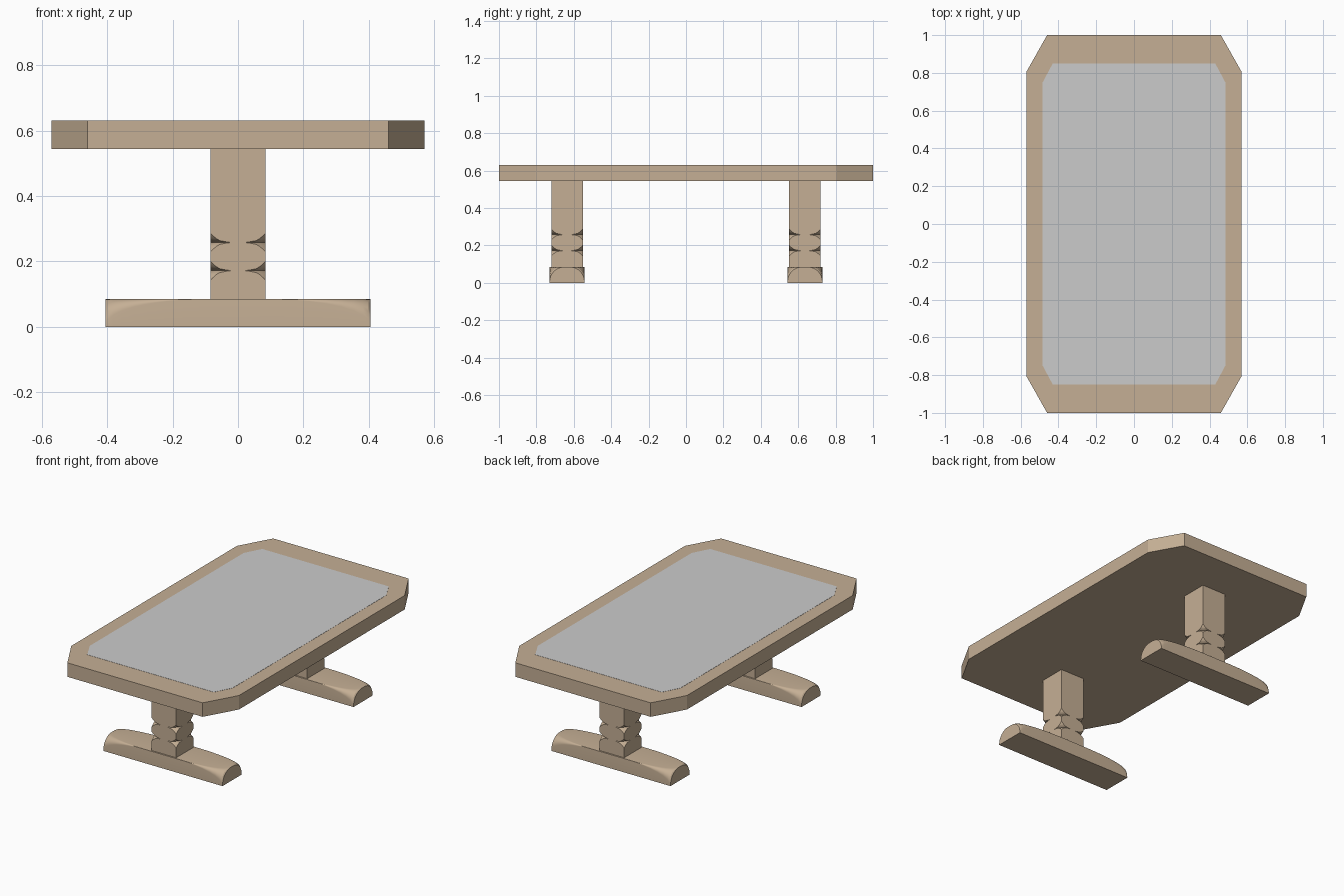
import bpy, bmesh, math

if "Cube" in bpy.data.objects:
    bpy.data.objects.remove(bpy.data.objects["Cube"])

wood = bpy.data.materials.new("wood")
wood.diffuse_color = (0.56, 0.43, 0.30, 1)
wood.use_nodes = True
wood.node_tree.nodes["Principled BSDF"].inputs["Base Color"].default_value = wood.diffuse_color


def make(name, verts, faces, mat=None):
    mesh = bpy.data.meshes.new(name)
    mesh.from_pydata(verts, [], faces)
    bm = bmesh.new()
    bm.from_mesh(mesh)
    bmesh.ops.remove_doubles(bm, verts=bm.verts, dist=1e-5)
    bmesh.ops.recalc_face_normals(bm, faces=bm.faces)
    bm.to_mesh(mesh)
    bm.free()
    obj = bpy.data.objects.new(name, mesh)
    bpy.context.collection.objects.link(obj)
    if mat:
        mesh.materials.append(mat)
    return obj


def loft(name, rings, mat=None):
    """Skin closed rings of equal length and cap both ends."""
    n = len(rings[0])
    verts = [v for ring in rings for v in ring]
    faces = [(k * n + i, k * n + (i + 1) % n, (k + 1) * n + (i + 1) % n, (k + 1) * n + i)
             for k in range(len(rings) - 1) for i in range(n)]
    faces += [tuple(range(n)), tuple(range(len(verts) - n, len(verts)))]
    return make(name, verts, faces, mat)


def octagon(x, y, cx, cy, z):
    """Rectangle of half size x, y with corners cut at cx, cy."""
    return [(cx, -y, z), (x, -cy, z), (x, cy, z), (cx, y, z),
            (-cx, y, z), (-x, cy, z), (-x, -cy, z), (-cx, -y, z)]


def smooth(obj):
    bpy.ops.object.select_all(action='DESELECT')
    obj.select_set(True)
    bpy.context.view_layer.objects.active = obj
    bpy.ops.object.shade_smooth_by_angle(angle=math.radians(25))


# Table top with cut corners and grey inlay
loft("table_top", [octagon(0.57, 1, 0.46, 0.805, z) for z in (0.544, 0.63)], wood)
loft("top_inlay", [octagon(0.485, 0.85, 0.43, 0.747, z) for z in (0.615, 0.631)])


def post(name, y):
    """Square post whose corners are turned into two grooves and a bead."""
    h = 0.084
    obj = loft(name, [[(sx * h, y + sy * h, z) for sx, sy in ((-1, -1), (1, -1), (1, 1), (-1, 1))]
                      for z in (0.08, 0.55)], wood)
    profile = [(0.16, 0.05), (0.16, 0.130)]
    for zc in (0.172, 0.258):
        for k in range(-6, 7):
            t = k / 6
            profile.append((0.0865 + 0.036 * math.sqrt(abs(t)), zc + 0.036 * t))
    profile += [(0.16, 0.302), (0.16, 0.6)]
    n = 32
    cutter = loft("turning_cutter", [[(r * math.cos(2 * math.pi * i / n), y + r * math.sin(2 * math.pi * i / n), z)
                                      for i in range(n)] for r, z in profile])
    cutter.hide_render = True
    mod = obj.modifiers.new("turned", 'BOOLEAN')
    mod.operation, mod.object, mod.solver = 'INTERSECT', cutter, 'EXACT'
    bpy.context.view_layer.objects.active = obj
    bpy.ops.object.modifier_apply(modifier=mod.name)
    bpy.data.objects.remove(cutter)
    smooth(obj)


def foot(name, y):
    """Long foot, square in the middle, rounding to an arch at each end."""
    w, h, flat, end = 0.093, 0.085, 0.10, 0.405
    steps = [math.sin(k / 8 * math.pi / 2) for k in range(9)]
    xs = [flat + (end - flat) * t for t in steps]
    rings = []
    for x in [-v for v in reversed(xs)] + xs:
        t = min(1, (abs(x) - flat) / (end - flat))
        f = 0.93 * (1 - math.sqrt(max(0, 1 - t * t))) + 0.001
        bw, bh = 0.085 * f, h * f
        arc = [(w - bw + bw * math.cos(a), h - bh + bh * math.sin(a))
               for a in (i * math.pi / 16 for i in range(9))]
        section = [(-w, 0), (w, 0)] + arc + [(-p, q) for p, q in reversed(arc)]
        rings.append([(x, y + p, q) for p, q in section])
    smooth(loft(name, rings, wood))


# Two identical pedestals
for label, y in (("front", -0.636), ("back", 0.636)):
    post(label + "_post", y)
    foot(label + "_foot", y)
